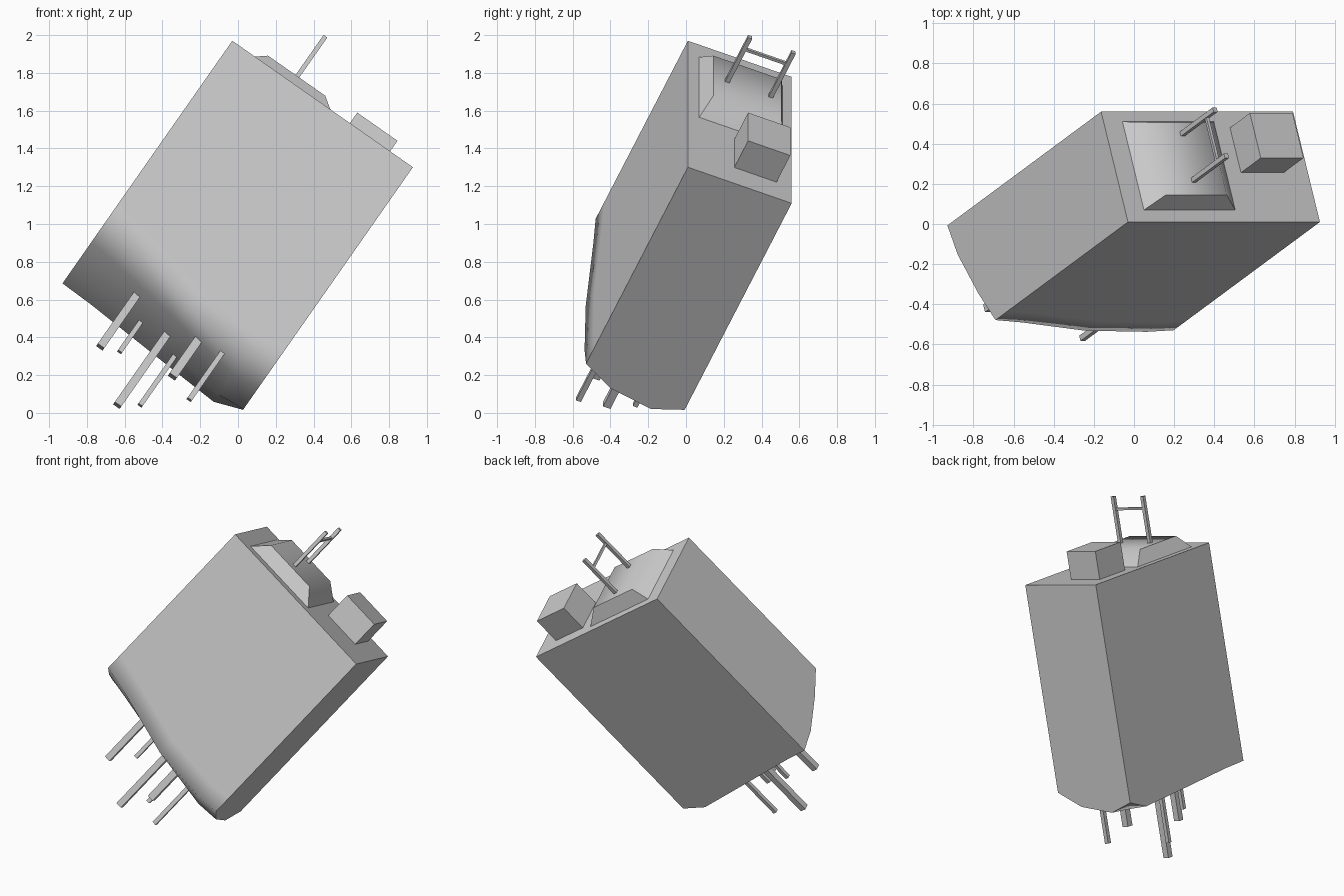
import bpy, bmesh, math
from mathutils import Matrix, Vector

cube = bpy.data.objects.get("Cube")
if cube:
    bpy.data.objects.remove(cube, do_unlink=True)

grey = bpy.data.materials.new("light_grey")
grey.use_nodes = True
colour = (0.6, 0.6, 0.6, 1)
grey.diffuse_color = colour
grey.node_tree.nodes["Principled BSDF"].inputs["Base Color"].default_value = colour

# Tilted frame: local x along the width, y along the depth, z out of the top
tilt = Matrix.Rotation(math.radians(35), 4, 'Y') @ Matrix.Rotation(math.radians(-23), 4, 'X')
FRAME = Matrix.Translation((-0.03, 0.01, 1.97)) @ tilt
WIDTH, DEPTH = 1.167, 0.597


def add_object(name, bm):
    bmesh.ops.recalc_face_normals(bm, faces=bm.faces)
    mesh = bpy.data.meshes.new(name)
    bm.to_mesh(mesh)
    bm.free()
    mesh.materials.append(grey)
    obj = bpy.data.objects.new(name, mesh)
    bpy.context.collection.objects.link(obj)
    obj.matrix_world = FRAME
    return obj


def block(name, low, high):
    bm = bmesh.new()
    low, high = Vector(low), Vector(high)
    size = Matrix.Diagonal(high - low).to_4x4()
    bmesh.ops.create_cube(bm, size=1, matrix=Matrix.Translation((low + high) / 2) @ size)
    return add_object(name, bm)


# Main body: upright box with a domed underside blending into the front
us = [0, 0.18, 0.63, 1.015, WIDTH]
vs = [0, 0.18, 0.43, DEPTH]
drops = [[1.25, 1.28, 1.385, 1.40, 1.38],
         [1.335, 1.36, 1.43, 1.49, 1.475],
         [1.425, 1.44, 1.47, 1.53, 1.515],
         [1.45, 1.455, 1.485, 1.509, 1.45]]
bm = bmesh.new()
grid = [[bm.verts.new((u, v, -d)) for u, d in zip(us, row)] for v, row in zip(vs, drops)]
strip = [bm.verts.new((u, 0, 0.12 - d)) for u, d in zip(us, drops[0])]
a, b, c, d = [bm.verts.new(p) for p in
              ((0, 0, 0), (WIDTH, 0, 0), (WIDTH, DEPTH, 0), (0, DEPTH, 0))]
blended = [bm.faces.new([a, b] + strip[::-1])]
rows = [strip] + grid
for r0, r1 in zip(rows, rows[1:]):
    for i in range(len(us) - 1):
        blended.append(bm.faces.new((r0[i], r0[i + 1], r1[i + 1], r1[i])))
bm.faces.new((a, b, c, d))
bm.faces.new([c, d] + grid[-1])
bm.faces.new([d, a] + [r[0] for r in rows])
bm.faces.new([c, b] + [r[-1] for r in rows])
for face in blended:
    face.smooth = True
for edge in bm.edges:
    edge.smooth = all(f.smooth for f in edge.link_faces)
add_object("body", bm)

# Raised hump on top, rounded across its width with flat front and back
bm = bmesh.new()
base = [(0.115, 0.065), (0.67, 0.065), (0.67, 0.543), (0.115, 0.543)]
crest = [(0.2, 0.107), (0.57, 0.107), (0.57, 0.5), (0.2, 0.5)]
lower = [bm.verts.new((u, v, 0)) for u, v in base]
upper = [bm.verts.new((u, v, 0.093)) for u, v in crest]
bm.faces.new(lower)
bm.faces.new(upper)
for i in range(4):
    j = (i + 1) % 4
    bm.faces.new((lower[i], lower[j], upper[j], upper[i]))
hump = add_object("top_hump", bm)
bpy.ops.object.select_all(action='DESELECT')
hump.select_set(True)
bpy.context.view_layer.objects.active = hump
bpy.ops.object.shade_smooth_by_angle(angle=math.radians(60))

# Small box beside the hump
block("top_box", (0.76, 0.267, -0.02), (1.02, 0.51, 0.187))

# Two posts joined by a crossbar
for side, v in (("front", 0.187), ("back", 0.437)):
    block(side + "_post", (0.378, v - 0.012, 0.05), (0.402, v + 0.012, 0.403))
block("crossbar", (0.382, 0.187, 0.312), (0.398, 0.437, 0.328))

# Pins hanging from the underside: across, depth, drop, thickness
pins = [(0.357, 0.28, 1.76, 0.042), (0.456, 0.42, 1.66, 0.026),
        (0.608, 0.359, 1.945, 0.042), (0.707, 0.47, 1.823, 0.026),
        (0.76, 0.19, 1.70, 0.046), (0.903, 0.126, 1.78, 0.028)]
for n, (u, v, drop, size) in enumerate(pins, 1):
    r = size / 2
    block(f"pin_{n}", (u - r, v - r, -drop), (u + r, v + r, -1.3))
